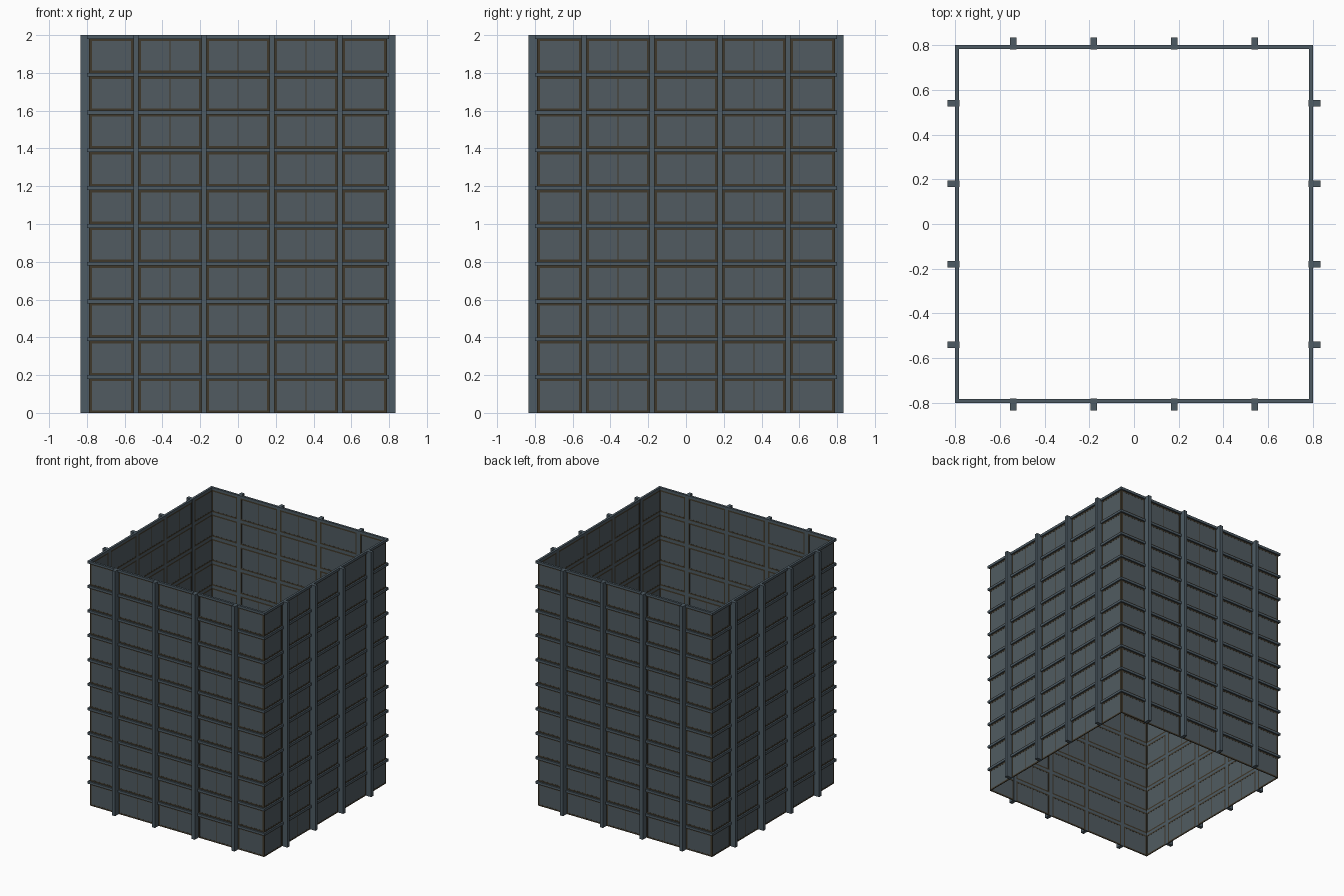
import bpy, bmesh, math
from mathutils import Matrix, Vector

if "Cube" in bpy.data.objects:
    bpy.data.objects.remove(bpy.data.objects["Cube"])


def mat(name, c):
    m = bpy.data.materials.new(name)
    m.diffuse_color = (*c, 1)
    m.use_nodes = True
    m.node_tree.nodes["Principled BSDF"].inputs["Base Color"].default_value = m.diffuse_color
    return m


GLASS = mat("slate glass", (0.082, 0.105, 0.119))
METAL = mat("blue grey metal", (0.075, 0.105, 0.127))
BRONZE = mat("dark bronze", (0.05, 0.04, 0.024))

H = 2.0
STOREY = 0.2
FINS = (-0.54, -0.18, 0.18, 0.54)
FIN_W = 0.028
BAR_H = 0.02
FRAME = 0.012
CORNER = 0.786


def box(bm, x0, x1, y0, y1, z0, z1):
    m = Matrix.Translation(((x0 + x1) / 2, (y0 + y1) / 2, (z0 + z1) / 2)) @ \
        Matrix.Diagonal((x1 - x0, y1 - y0, z1 - z0, 1))
    bmesh.ops.create_cube(bm, size=1, matrix=m)


def four_sides(name, boxes, material):
    """Build boxes on the front wall and turn them onto all four walls."""
    bm = bmesh.new()
    for k in range(4):
        before = set(bm.verts)
        for b in boxes:
            box(bm, *b)
        new = [v for v in bm.verts if v not in before]
        bmesh.ops.rotate(bm, verts=new, cent=Vector(),
                         matrix=Matrix.Rotation(k * math.pi / 2, 3, 'Z'))
    me = bpy.data.meshes.new(name)
    bm.to_mesh(me)
    bm.free()
    me.materials.append(material)
    ob = bpy.data.objects.new(name, me)
    bpy.context.collection.objects.link(ob)


# Bay limits between the fins and corners
bays = []
edges = [-CORNER] + [s for f in FINS for s in (f - FIN_W / 2, f + FIN_W / 2)] + [CORNER]
for i in range(0, len(edges), 2):
    bays.append((edges[i], edges[i + 1]))

panes, frames, bars = [], [], []
for n in range(10):
    z0 = n * STOREY
    z1 = z0 + STOREY - BAR_H
    # Floor bar above each storey
    bars.append((-0.8, 0.782, -0.8, -0.782, z1, z1 + BAR_H))
    for a, b in bays:
        # Bronze surround
        y = (-0.788, -0.782)
        frames += [(a, a + FRAME, *y, z0, z1), (b - FRAME, b, *y, z0, z1),
                   (a + FRAME, b - FRAME, *y, z0, z0 + FRAME),
                   (a + FRAME, b - FRAME, *y, z1 - FRAME, z1)]
        # Glass, split by a thin seam in the wide bays
        lo, hi = a + FRAME, b - FRAME
        if abs(a + b) / 2 < 0.5:
            c = (a + b) / 2
            frames.append((c - 0.002, c + 0.002, -0.787, -0.783, z0 + FRAME, z1 - FRAME))
            spans = ((lo, c - 0.002), (c + 0.002, hi))
        else:
            spans = ((lo, hi),)
        for p, q in spans:
            panes.append((p, q, -0.787, -0.783, z0 + FRAME, z1 - FRAME))

fins = [(f - FIN_W / 2, f + FIN_W / 2, -0.835, -0.781, 0, H) for f in FINS]

four_sides("glass_panes", panes, GLASS)
four_sides("window_frames", frames, BRONZE)
four_sides("floor_bars", bars, METAL)
four_sides("vertical_fins", fins, METAL)
